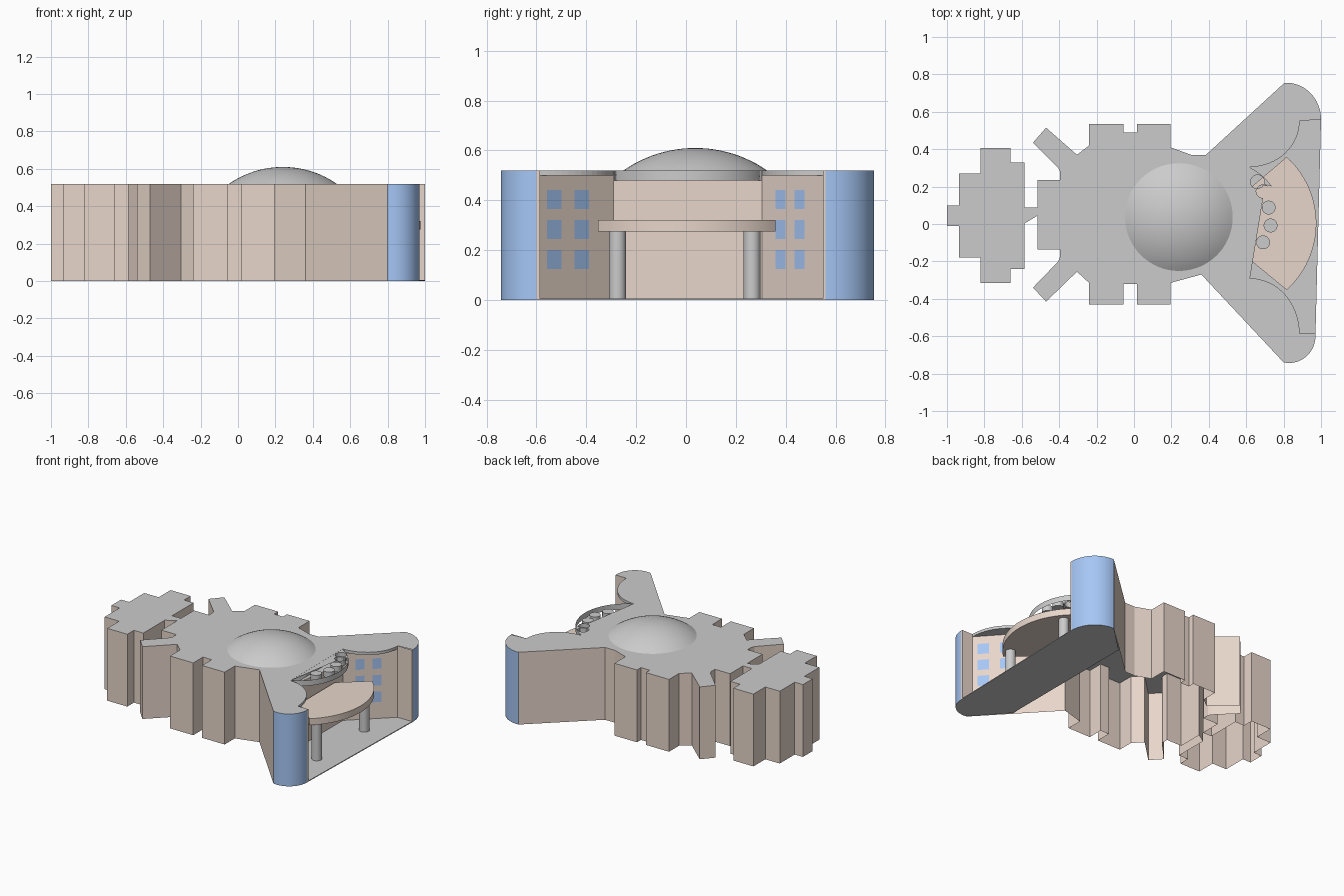
import bpy, bmesh
from math import cos, sin, radians, pi, asin

if "Cube" in bpy.data.objects:
    bpy.data.objects.remove(bpy.data.objects["Cube"])


def material(name, rgb):
    m = bpy.data.materials.new(name)
    m.diffuse_color = (*rgb, 1)
    m.use_nodes = True
    m.node_tree.nodes["Principled BSDF"].inputs["Base Color"].default_value = m.diffuse_color
    return m


BROWN = material("brown_plaster", (0.80, 0.67, 0.59))
BLUE = material("blue_glass", (0.38, 0.57, 0.92))
ROOF, H = 0.50, 0.52


def add_object(name, bm, mat=None, smooth=False):
    me = bpy.data.meshes.new(name)
    bm.to_mesh(me)
    bm.free()
    ob = bpy.data.objects.new(name, me)
    bpy.context.collection.objects.link(ob)
    if mat:
        me.materials.append(mat)
    if smooth:
        bpy.ops.object.select_all(action='DESELECT')
        bpy.context.view_layer.objects.active = ob
        ob.select_set(True)
        bpy.ops.object.shade_smooth_by_angle(angle=radians(35))
    return ob


def arc(cx, cy, rx, ry, a0, a1, n=16):
    return [(cx + rx * cos(radians(a0 + (a1 - a0) * i / n)),
             cy + ry * sin(radians(a0 + (a1 - a0) * i / n))) for i in range(n + 1)]


def add_strip(bm, path, z0, z1):
    """Open vertical wall along a clockwise path, facing outwards."""
    lo = [bm.verts.new((x, y, z0)) for x, y in path]
    hi = [bm.verts.new((x, y, z1)) for x, y in path]
    for i in range(len(path) - 1):
        bm.faces.new((lo[i + 1], lo[i], hi[i], hi[i + 1]))


def wall(name, path, z0=0, z1=H, mat=BROWN, smooth=False):
    bm = bmesh.new()
    add_strip(bm, path, z0, z1)
    return add_object(name, bm, mat, smooth)


def prism(name, pts, z0, z1, mat=None, smooth=False):
    bm = bmesh.new()
    f = bm.faces.new([bm.verts.new((x, y, z0)) for x, y in pts])
    top = bmesh.ops.extrude_face_region(bm, geom=[f])["geom"]
    bmesh.ops.translate(bm, vec=(0, 0, z1 - z0),
                        verts=[v for v in top if isinstance(v, bmesh.types.BMVert)])
    bmesh.ops.recalc_face_normals(bm, faces=bm.faces[:])
    return add_object(name, bm, mat, smooth)


# Plan outline, clockwise: south side, stepped rear block, north side
south = [(.80, -.74), (.36, -.27), (.195, -.315), (.195, -.43), (.015, -.43), (.015, -.32),
         (-.055, -.32), (-.055, -.43), (-.24, -.43), (-.24, -.315), (-.305, -.255),
         (-.47, -.415), (-.54, -.34), (-.405, -.20), (-.395, -.175), (-.395, -.135),
         (-.515, -.135), (-.515, .045)]
half_rear = [(-.585, .087), (-.585, .33), (-.66, .33), (-.66, .405), (-.82, .405),
             (-.82, .27), (-.935, .27), (-.935, .10), (-1, .10)]
rear = [(x, .09 - y) for x, y in half_rear] + half_rear[::-1]
north = [(-.515, .087), (-.515, .235), (-.395, .235), (-.395, .28), (-.405, .30),
         (-.54, .435), (-.47, .515), (-.305, .37), (-.24, .42), (-.24, .535), (-.055, .535),
         (-.055, .49), (.015, .49), (.015, .535), (.195, .535), (.195, .41), (.305, .37),
         (.385, .37), (.805, .755)]
outer = south + rear + north
north_tower = arc(.815, .56, .185, .195, 93, 0)
south_tower = arc(.83, -.60, .14, .143, 0, -102)
north_eave = arc(.62, .55, .265, .245, 0, -90)
south_eave = arc(.62, -.585, .265, .295, 90, 0)

# Walls
wall("outer_walls", outer)
wall("north_tower_glass", [(.805, .755)] + north_tower[1:], mat=BLUE, smooth=True)
wall("south_tower_glass", south_tower[:-1] + [(.80, -.74)], mat=BLUE, smooth=True)
wall("north_tower_return", [(1.0, .56), (1.0, .55), (.885, .55)])
wall("south_tower_return", [(.885, -.585), (.97, -.585), (.97, -.60)])
north_wall = [(.885, .55), (.62, .305)]
south_wall = [(.62, -.29), (.885, -.585)]
wall("north_wing_wall", north_wall, 0, ROOF)
wall("south_wing_wall", south_wall, 0, ROOF)
wall("entrance_wall", [(.62, .305), (.62, -.29)])

# Roof: top and underside, with an edge band only along the curved eaves
roof_pts = (outer[:-1] + [(.805, .755)] + north_tower[1:] + north_eave + south_eave
            + [(.97, -.585)] + south_tower[:-1])
bm = bmesh.new()
bm.faces.new([bm.verts.new((x, y, H)) for x, y in reversed(roof_pts)])
bm.faces.new([bm.verts.new((x, y, ROOF)) for x, y in roof_pts])
add_strip(bm, north_eave, ROOF, H)
add_strip(bm, south_eave, ROOF, H)
add_object("roof", bm)

# Shallow dome
a, h = .288, .09
R = (a * a + h * h) / (2 * h)
tmax, rings, seg = asin(a / R), 12, 64
bm = bmesh.new()
apex = bm.verts.new((.24, .037, H + h))
prev = None
for k in range(1, rings + 1):
    t = tmax * k / rings
    ring = [bm.verts.new((.24 + R * sin(t) * cos(2 * pi * i / seg),
                          .037 + R * sin(t) * sin(2 * pi * i / seg),
                          H + h - R * (1 - cos(t)))) for i in range(seg)]
    for i in range(seg):
        j = (i + 1) % seg
        bm.faces.new((apex, ring[i], ring[j]) if prev is None
                     else (prev[i], ring[i], ring[j], prev[j]))
    prev = ring
add_object("dome", bm, smooth=True)

# Floor slab of the forecourt
prism("forecourt_floor", [(.60, -.51), (.80, -.735)] + south_tower[-2::-1]
      + north_tower[::-1] + [(.60, .56)], 0, .006)

# Curved eave above the entrance, pierced by round openings
cu = bpy.data.curves.new("pierced_eave", 'CURVE')
cu.dimensions, cu.fill_mode, cu.extrude = '2D', 'BOTH', .02
loops = [arc(.468, .007, .332, .332, -62.7, 62.7, 28)]
for x, y in ((.66, .225), (.69, .175), (.72, .088), (.73, -.008), (.69, -.098)):
    loops.append(arc(x, y, .037, .037, 0, 345, 23))
for pts in loops:
    sp = cu.splines.new('POLY')
    sp.points.add(len(pts) - 1)
    sp.use_cyclic_u = True
    for p, (x, y) in zip(sp.points, pts):
        p.co = (x, y, 0, 1)
eave = bpy.data.objects.new("pierced_eave", cu)
eave.location.z = H - .0205
bpy.context.collection.objects.link(eave)
bpy.ops.object.select_all(action='DESELECT')
bpy.context.view_layer.objects.active = eave
eave.select_set(True)
bpy.ops.object.convert(target='MESH')

# Entrance canopy on two columns
prism("entrance_canopy", arc(.496, .003, .479, .479, -48, 48, 28)
      + [(.63, .20), (.63, -.20)], .275, .322, BROWN, True)
for name, y in (("south_column", -.275), ("north_column", .265)):
    prism(name, arc(.82, y, .034, .034, 0, 348.75, 31), 0, .28, None, True)

# Windows on the two angled wing walls
for side, (p, q), spans in (("south", south_wall, ((-.557, -.50), (-.447, -.39))),
                            ("north", north_wall, ((.40, .36), (.475, .436)))):
    dx = (q[0] - p[0]) / (q[1] - p[1])
    bm = bmesh.new()
    for y0, y1 in spans:
        if side == "south":
            y0, y1 = y1, y0
        e = [(p[0] + dx * (y - p[1]) + .005, y) for y in (y0, y1)]
        for z in (.163, .283, .403):
            add_strip(bm, e, z - .038, z + .038)
    add_object(side + "_windows", bm, BLUE)
